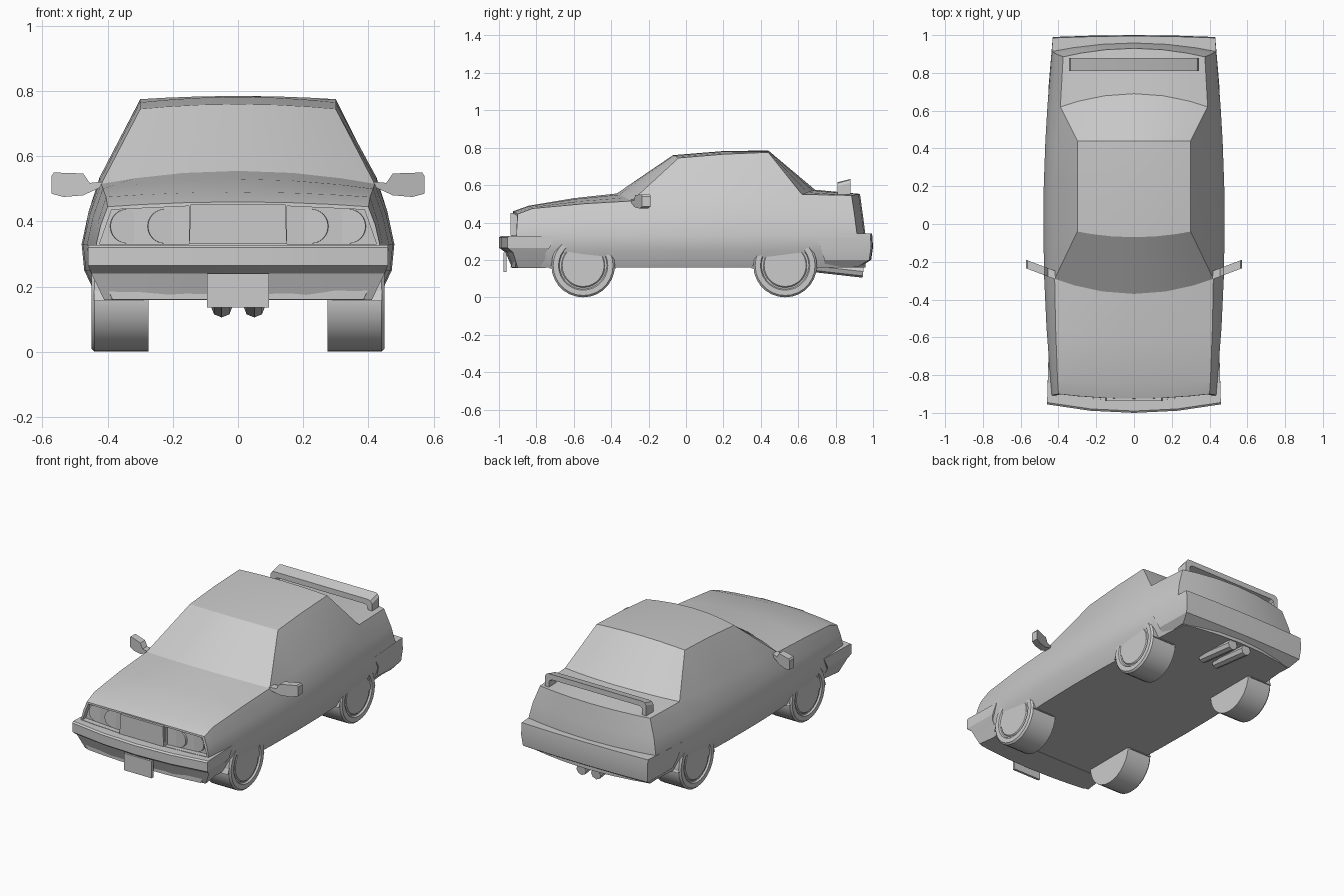
import bpy, bmesh, math
from mathutils import Vector

if "Cube" in bpy.data.objects:
    bpy.data.objects.remove(bpy.data.objects["Cube"])


def finish(name, bm, angle=30):
    bmesh.ops.remove_doubles(bm, verts=bm.verts, dist=1e-4)
    bmesh.ops.recalc_face_normals(bm, faces=bm.faces)
    me = bpy.data.meshes.new(name)
    bm.to_mesh(me)
    bm.free()
    ob = bpy.data.objects.new(name, me)
    bpy.context.collection.objects.link(ob)
    bpy.ops.object.select_all(action='DESELECT')
    bpy.context.view_layer.objects.active = ob
    ob.select_set(True)
    if angle:
        bpy.ops.object.shade_smooth_by_angle(angle=math.radians(angle))
    return ob


def loft(name, rings, angle=30):
    """Skin a row of closed rings and cap both ends."""
    bm = bmesh.new()
    vs = [[bm.verts.new(p) for p in r] for r in rings]
    n = len(rings[0])
    for a, b in zip(vs, vs[1:]):
        for i in range(n):
            bm.faces.new((a[i], a[(i + 1) % n], b[(i + 1) % n], b[i]))
    bm.faces.new(vs[0])
    bm.faces.new(vs[-1])
    return finish(name, bm, angle)


def tube(name, p, q, r, n):
    p, q = Vector(p), Vector(q)
    rot = (q - p).to_track_quat('Z', 'Y')
    circle = [rot @ Vector((r * math.cos(2 * math.pi * i / n), r * math.sin(2 * math.pi * i / n), 0))
              for i in range(n)]
    return loft(name, [[p + c for c in circle], [q + c for c in circle]])


def mix(a, b, t):
    return a + (b - a) * t


# Body shell: corner x,y,z / centre y,z / belt x,z (0 = same as corner) / lean of end wall
stations = [
    (.40, -.90, .445, -.925, .46, 0, 0, -.012),
    (.405, -.82, .475, -.84, .49, 0, 0, 0),
    (.415, -.55, .50, -.60, .53, 0, 0, 0),
    (.42, -.29, .515, -.37, .555, 0, 0, 0),
    (.30, -.04, .745, -.07, .76, .425, .525, 0),
    (.30, .20, .765, .20, .782, .425, .535, 0),
    (.30, .44, .775, .44, .785, .415, .545, 0),
    (.39, .62, .55, .69, .575, 0, 0, 0),
    (.375, .885, .545, .93, .553, 0, 0, .03),
]
COLS = [-1, -.75, -.4, 0, .4, .75, 1]


def section(s):
    cx, cy, cz, my, mz, bx, bz, lean = s
    if not bx:
        bx, bz = cx, cz
    w = .48 - .045 * (cy / .9) ** 2
    levels = [(cx, cz), (bx, bz), (mix(bx, w, .62), mix(bz, .33, .5)),
              (w, .33), (w - .008, .25), (w - .05, .16)]
    rows = []
    for k, (x, z) in enumerate(levels):
        drop = lean * min(1, max(0, (cz - z) / .2))
        rows.append([(x * c, mix(my, cy, c * c) + drop, mix(mz, cz, c * c) if z == cz else z)
                     if k in (0, 1) or lean else (x * c, cy, z) for c in COLS])
        if k == 1 and bz != cz:
            rows[-1] = [(x * c, cy, z) for c in COLS]
    return rows


bm = bmesh.new()
secs = [section(s) for s in stations]


def quad(*pts):
    bm.faces.new([bm.verts.new(p) for p in pts])


for a, b in zip(secs, secs[1:]):
    ring = [r[0] + [row[-1] for row in r[1:-1]] + r[-1][::-1] + [row[0] for row in r[-2:0:-1]]
            for r in (a, b)]
    n = len(ring[0])
    for i in range(n):
        j = (i + 1) % n
        quad(ring[0][i], ring[0][j], ring[1][j], ring[1][i])
for rows in (secs[0], secs[-1]):
    for a, b in zip(rows[1:], rows[2:]):
        for i in range(len(COLS) - 1):
            quad(a[i], a[i + 1], b[i + 1], b[i])
bmesh.ops.remove_doubles(bm, verts=bm.verts, dist=1e-4)
bmesh.ops.dissolve_degenerate(bm, edges=bm.edges, dist=1e-4)
body = finish("body", bm, 0)


def lamp_y(x):
    return -.902 + .1 * (abs(x) - .15)


# Recesses for the headlights, cut on both sides of the grille panel
for s in (-1, 1):
    prof = [(.15, .33), (.425, .33), (.388, .436), (.15, .447)]
    cutter = loft("headlight_cutter", [[(s * x, -1.05, z) for x, z in prof],
                                       [(s * x, lamp_y(x), z) for x, z in prof]], 0)
    mod = body.modifiers.new("recess", 'BOOLEAN')
    mod.object, mod.solver = cutter, 'EXACT'
    bpy.context.view_layer.objects.active = body
    bpy.ops.object.modifier_apply(modifier=mod.name)
    bpy.data.objects.remove(cutter)
bpy.ops.object.select_all(action='DESELECT')
body.select_set(True)
bpy.context.view_layer.objects.active = body
bpy.ops.object.shade_smooth_by_angle(angle=math.radians(28))


# Wrap-around bumpers: z, half width, centre y, corner y, tip x, tip y
def bumper(name, levels):
    rings = []
    for z, hw, yc, yk, tx, ty in levels:
        half = [(tx, ty), (hw, yk), (hw * .5, mix(yc, yk, .25))]
        rings.append([(x, y, z) for x, y in half] + [(0, yc, z)]
                     + [(-x, y, z) for x, y in half[::-1]])
    loft(name, rings, 15)


bumper("front_bumper", [(.328, .46, -.99, -.945, .452, -.70), (.32, .46, -1, -.955, .453, -.70),
                        (.265, .46, -1, -.955, .453, -.73), (.24, .45, -.965, -.925, .44, -.75),
                        (.158, .41, -.93, -.90, .39, -.75)])
bumper("rear_bumper", [(.342, .43, .995, .985, .452, .68), (.27, .43, 1, .99, .453, .72),
                       (.20, .425, .99, .98, .43, .74), (.163, .40, .93, .92, .39, .74)])

# Grille panel and number plate
loft("grille_panel", [[(x, y, z) for x, z in ((-.15, .33), (.15, .33), (.145, .452), (-.145, .452))]
                      for y in (-.938, -.90)])
loft("front_plate", [[(x, y, z) for x, z in ((-.095, .135), (.095, .135), (.095, .24), (-.095, .24))]
                     for y in (-.975, -.96)])

# Rear spoiler: a bar on two rounded legs
arch = [(.345, .55), (.345, .595), (.335, .61), (.32, .615)]
inner = [(.30, .582), (.315, .572), (.318, .55)]
outline = arch + [(-x, z) for x, z in arch[::-1]] + [(-x, z) for x, z in inner[::-1]] + inner
loft("spoiler", [[(x, .81, z) for x, z in outline],
                 [(x, .88, z + (.018 if z > .56 else 0)) for x, z in outline]])

for s, side in ((-1, "left"), (1, "right")):
    # Headlights
    for k, x in (("inner", .225), ("outer", .34)):
        y = lamp_y(x)
        tube(f"{side}_{k}_headlight", (s * x, y + .01, .385), (s * x - s * .0014, y - .004, .385), .053, 24)
    # Wing mirrors
    prof = [(.415, .522), (.455, .518), (.475, .547), (.565, .55), (.572, .54),
            (.572, .485), (.535, .475), (.475, .48), (.425, .503)]
    loft(side + "_mirror", [[(s * x, -.292 + .38 * (x - .42) + d, z) for x, z in prof]
                            for d in (0, .045)])
    # Exhaust tailpipes
    tube(side + "_exhaust", (s * .05, .68, .168), (s * .05, .948, .138), .033, 8)
    for yc, end in ((-.55, "front"), (.53, "rear")):
        # Wheels: tyre with a recessed hub disc
        prof = [(.275, .17), (.44, .17), (.45, .16), (.45, .132), (.44, .126), (.44, .118), (.446, .112)]
        loft(f"{end}_{side}_wheel",
             [[(s * x, yc + r * math.cos(i * math.pi / 14), .17 + r * math.sin(i * math.pi / 14))
               for i in range(28)] for x, r in prof])
        # Trapezoid wheel liners that peep out under the sills
        prof = [(-.18, .155), (.175, .155), (.14, .235), (-.15, .235)]
        loft(f"{end}_{side}_wheel_liner", [[(s * x, yc + y, z) for y, z in prof] for x in (.29, .442)])
